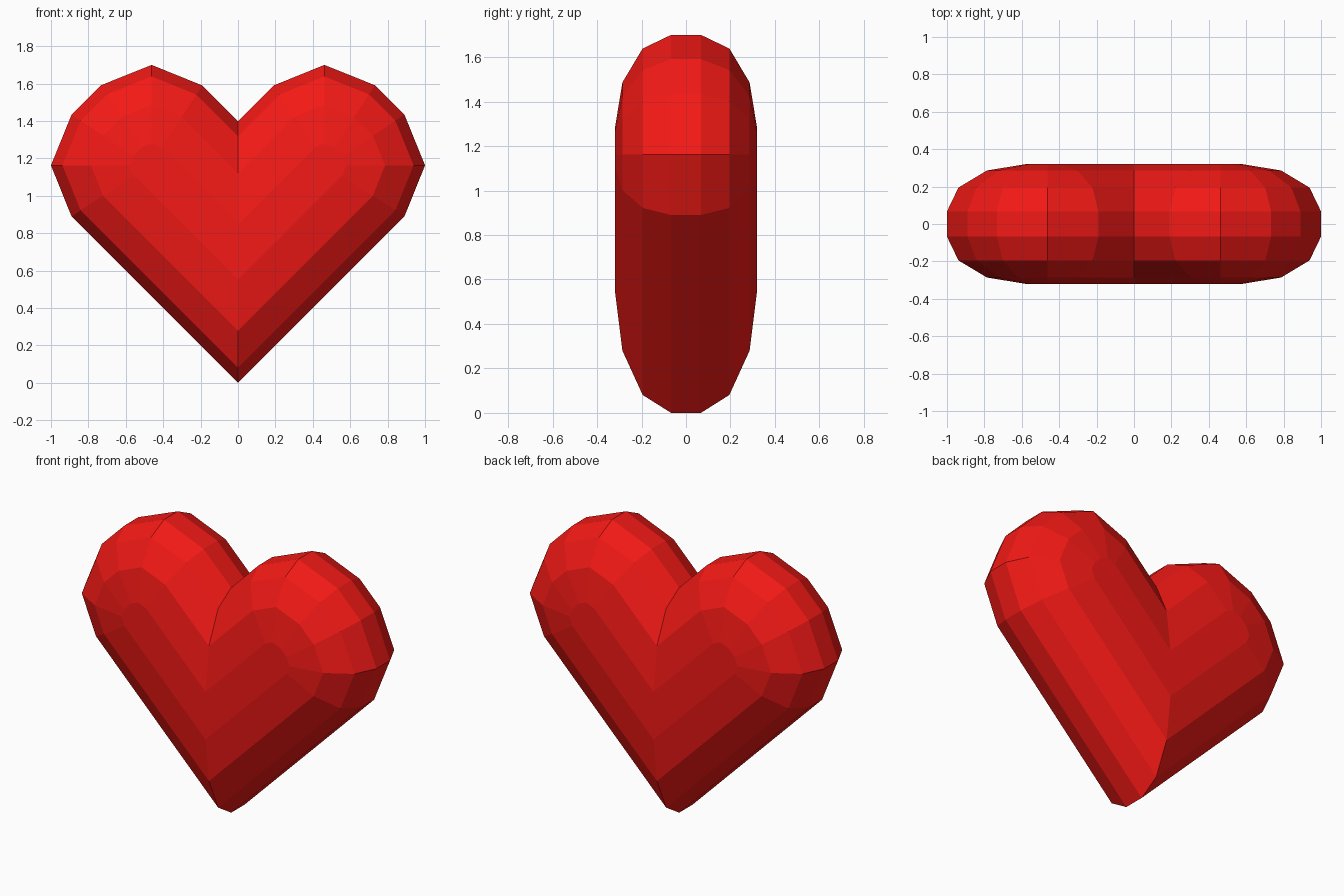
import bpy, bmesh
from mathutils import Vector

if "Cube" in bpy.data.objects:
    bpy.data.objects.remove(bpy.data.objects["Cube"])

# Heart outline: right half in (x, z), from bottom tip to notch
right = [(0, 0), (0.89, 0.89), (1.0, 1.163), (0.89, 1.434),
         (0.733, 1.591), (0.462, 1.70), (0.19, 1.59), (0, 1.40)]
outline = [Vector(p) for p in right + [(-x, z) for x, z in right[-2:0:-1]]]

# Rounded edge profile: (inset from outline, half depth)
profile = [(0.39, 0.32), (0.198, 0.286), (0.057, 0.195), (0.0, 0.067)]


def inset(points, d):
    """Mitred inset of a counter-clockwise outline."""
    out = []
    for i, p in enumerate(points):
        a = (p - points[i - 1]).normalized()
        b = (points[(i + 1) % len(points)] - p).normalized()
        na, nb = Vector((-a.y, a.x)), Vector((-b.y, b.x))
        out.append(p + (na + nb) * (d / (1 + na.dot(nb))))
    return out


# Stack the inset rings from front to back
levels = [(d, -y) for d, y in profile] + [(d, y) for d, y in reversed(profile)]
bm = bmesh.new()
rings = [[bm.verts.new((p.x, y, p.y)) for p in inset(outline, d)] for d, y in levels]
n = len(outline)
for r0, r1 in zip(rings, rings[1:]):
    for i in range(n):
        j = (i + 1) % n
        bm.faces.new((r0[i], r0[j], r1[j], r1[i]))

# Flat front and back
bm.faces.new(rings[0])
bm.faces.new(rings[-1][::-1])
bmesh.ops.recalc_face_normals(bm, faces=bm.faces)

mesh = bpy.data.meshes.new("heart")
bm.to_mesh(mesh)
bm.free()
heart = bpy.data.objects.new("heart", mesh)
bpy.context.collection.objects.link(heart)

# Red material
red = bpy.data.materials.new("red")
red.diffuse_color = (0.9, 0.01, 0.008, 1)
red.use_nodes = True
red.node_tree.nodes["Principled BSDF"].inputs["Base Color"].default_value = red.diffuse_color
mesh.materials.append(red)
